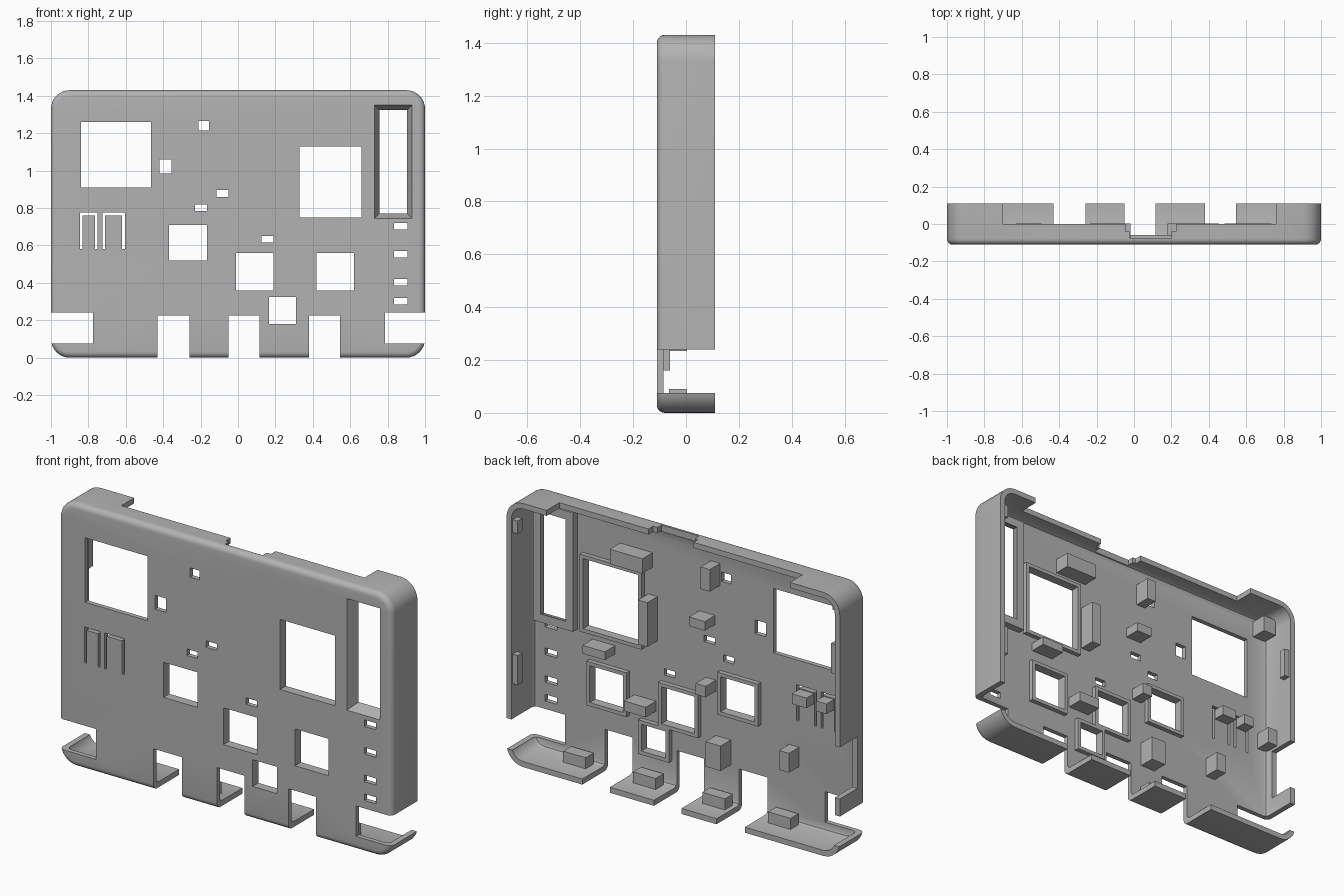
import bpy, bmesh, math

if "Cube" in bpy.data.objects:
    bpy.data.objects.remove(bpy.data.objects["Cube"])

grey = bpy.data.materials.new("mid_grey")
grey.diffuse_color = (0.45, 0.45, 0.45, 1)
grey.use_nodes = True
grey.node_tree.nodes["Principled BSDF"].inputs["Base Color"].default_value = grey.diffuse_color
PLATE = -0.085   # inner face of the front plate
BOARD = 0.003    # height the supports reach to


def make(name, bm):
    bmesh.ops.recalc_face_normals(bm, faces=bm.faces)
    me = bpy.data.meshes.new(name)
    bm.to_mesh(me)
    bm.free()
    me.materials.append(grey)
    ob = bpy.data.objects.new(name, me)
    bpy.context.collection.objects.link(ob)
    return ob


def prism(name, pts, y0, y1):
    """Extrude an x,z outline from y0 to y1."""
    bm = bmesh.new()
    a = [bm.verts.new((x, y0, z)) for x, z in pts]
    b = [bm.verts.new((x, y1, z)) for x, z in pts]
    bm.faces.new(a)
    bm.faces.new(b)
    for i in range(len(pts)):
        j = (i + 1) % len(pts)
        bm.faces.new((a[i], a[j], b[j], b[i]))
    return make(name, bm)


def rect(x0, x1, z0, z1, grow=0):
    return [(x0 - grow, z0 - grow), (x1 + grow, z0 - grow),
            (x1 + grow, z1 + grow), (x0 - grow, z1 + grow)]


def box(name, x0, x1, z0, z1, y0, y1):
    return prism(name, rect(x0, x1, z0, z1), y0, y1)


def loft(name, loops, closed):
    """Bridge x,z outlines placed at given y; cap the ends or close the ring."""
    bm = bmesh.new()
    rings = [[bm.verts.new((x, y, z)) for x, z in pts] for pts, y in loops]
    n = len(rings[0])
    pairs = list(zip(rings, rings[1:]))
    if closed:
        pairs.append((rings[-1], rings[0]))
    else:
        bm.faces.new(rings[0])
        bm.faces.new(rings[-1])
    for a, b in pairs:
        for i in range(n):
            j = (i + 1) % n
            bm.faces.new((a[i], a[j], b[j], b[i]))
    return make(name, bm)


def rounded(inset, R=0.1, seg=8):
    """Rounded outline of the case, moved inwards."""
    pts = []
    for k, (cx, cz) in enumerate([(1 - R, 1.43 - R), (-1 + R, 1.43 - R), (-1 + R, R), (1 - R, R)]):
        for i in range(seg + 1):
            t = (k + i / seg) * math.pi / 2
            pts.append((cx + (R - inset) * math.cos(t), cz + (R - inset) * math.sin(t)))
    return pts


# Shell: inner plate, inner wall, rim, outer wall, rounded front edge
loops = [(rounded(d), y) for d, y in
         [(0.05, PLATE), (0.037, -0.08), (0.03, -0.065), (0.03, 0.11), (0, 0.11)]]
for i in range(6):
    t = i / 5 * math.pi / 2
    loops.append((rounded(0.03 * (1 - math.cos(t))), -0.08 - 0.03 * math.sin(t)))
shell = loft("front_shell", loops, False)

# Openings through the front plate
rimmed = [(-0.37, -0.165, 0.52, 0.71), (-0.01, 0.19, 0.36, 0.56),
          (0.42, 0.62, 0.36, 0.56), (0.165, 0.31, 0.18, 0.325), (0.33, 0.66, 0.75, 1.13)]
slot = (0.73, 0.93, 0.745, 1.35)
holes = rimmed + [slot, (-0.84, -0.465, 0.91, 1.26),
                  (-0.21, -0.155, 1.215, 1.265), (-0.42, -0.355, 0.985, 1.06),
                  (-0.115, -0.05, 0.86, 0.895), (-0.23, -0.165, 0.785, 0.82),
                  (0.125, 0.19, 0.615, 0.65)]
holes += [(0.835, 0.905, z, z + 0.036) for z in (0.685, 0.535, 0.385, 0.283)]
cutters = [box("cutter", *h, -0.2, -0.02) for h in holes]

# Button flexure slots shaped like an upside-down U
buttons = [(-0.845, -0.75), (-0.725, -0.605)]
for a, b in buttons:
    w = 0.014
    cutters.append(prism("cutter", [(a, 0.58), (a, 0.775), (b, 0.775), (b, 0.58), (b - w, 0.58),
                                    (b - w, 0.76), (a + w, 0.76), (a + w, 0.58)], -0.2, -0.02))

# Port openings in the bottom and sides, recesses in the top and left walls
for x0, x1 in [(-0.43, -0.26), (-0.05, 0.115), (0.38, 0.545)]:
    cutters.append(box("cutter", x0, x1, -0.1, 0.225, -0.3, 0.3))
for x0, x1 in [(-1.2, -0.775), (0.785, 1.2)]:
    cutters.append(box("cutter", x0, x1, 0.075, 0.24, -0.3, 0.3))
cutters.append(box("cutter", -0.7, 0.76, 1.35, 1.5, 0, 0.3))
cutters.append(box("cutter", -0.045, 0.225, 1.35, 1.5, -0.04, 0.2))
cutters.append(box("cutter", -0.025, 0.2, 1.36, 1.5, -0.075, 0.25))
cutters.append(box("cutter", -1.2, -0.93, 0.335, 0.615, -0.04, 0.3))

bpy.context.view_layer.objects.active = shell
for c in cutters:
    m = shell.modifiers.new("cut", 'BOOLEAN')
    m.operation, m.solver, m.object = 'DIFFERENCE', 'EXACT', c
    bpy.ops.object.modifier_apply(modifier=m.name)
    bpy.data.objects.remove(c)

# Raised rims behind the windows
for i, r in enumerate(rimmed):
    g = 0.02
    loft(f"window_rim_{i}", [(rect(*r, g), PLATE - 0.003), (rect(*r, g), -0.06),
                             (rect(*r), -0.06), (rect(*r), PLATE - 0.003)], True)

# Funnel-shaped bezel around the tall slot
loft("slot_bezel", [(rect(*slot, 0.02), PLATE - 0.003), (rect(*slot, 0.02), -0.045),
                    (rect(*slot, -0.026), -0.045), (rect(*slot), -0.11)], True)

# Supports on the back of the plate
supports = [(0.26, 0.455, 1.18, 1.26), (0.23, 0.285, 0.79, 1.03), (-0.145, -0.09, 1.19, 1.31),
            (-0.115, -0.02, 0.97, 1.02), (0.485, 0.62, 0.65, 0.695), (-0.12, -0.06, 0.61, 0.67),
            (0.24, 0.37, 0.405, 0.46), (-0.21, -0.12, 0.235, 0.37), (-0.62, -0.56, 0.335, 0.44),
            (-0.98, -0.91, 0.63, 0.72), (-0.96, -0.88, 1.29, 1.38)]
for i, s in enumerate(supports):
    box(f"board_support_{i}", *s, PLATE - 0.003, BOARD)
for a, b in buttons:
    box("button_plunger", a + 0.016, b - 0.016, 0.70, 0.755, PLATE - 0.003, -0.02)

# Pads on the bottom wall
for x0 in (0.6, 0.18, -0.235, -0.63):
    box("bottom_pad", x0, x0 + 0.135, 0.025, 0.09, -0.065, BOARD)

# Snap catches inside the side walls
for x0, x1, z0, z1 in [(0.94, 0.975, 0.43, 0.59), (0.94, 0.975, 1.25, 1.32), (-0.975, -0.94, 1.0, 1.16)]:
    box("snap_catch", x0, x1, z0, z1, 0.06, 0.1)

# Smooth the rounded edges only
bpy.ops.object.select_all(action='DESELECT')
shell.select_set(True)
bpy.context.view_layer.objects.active = shell
bpy.ops.object.shade_smooth_by_angle(angle=math.radians(30))
